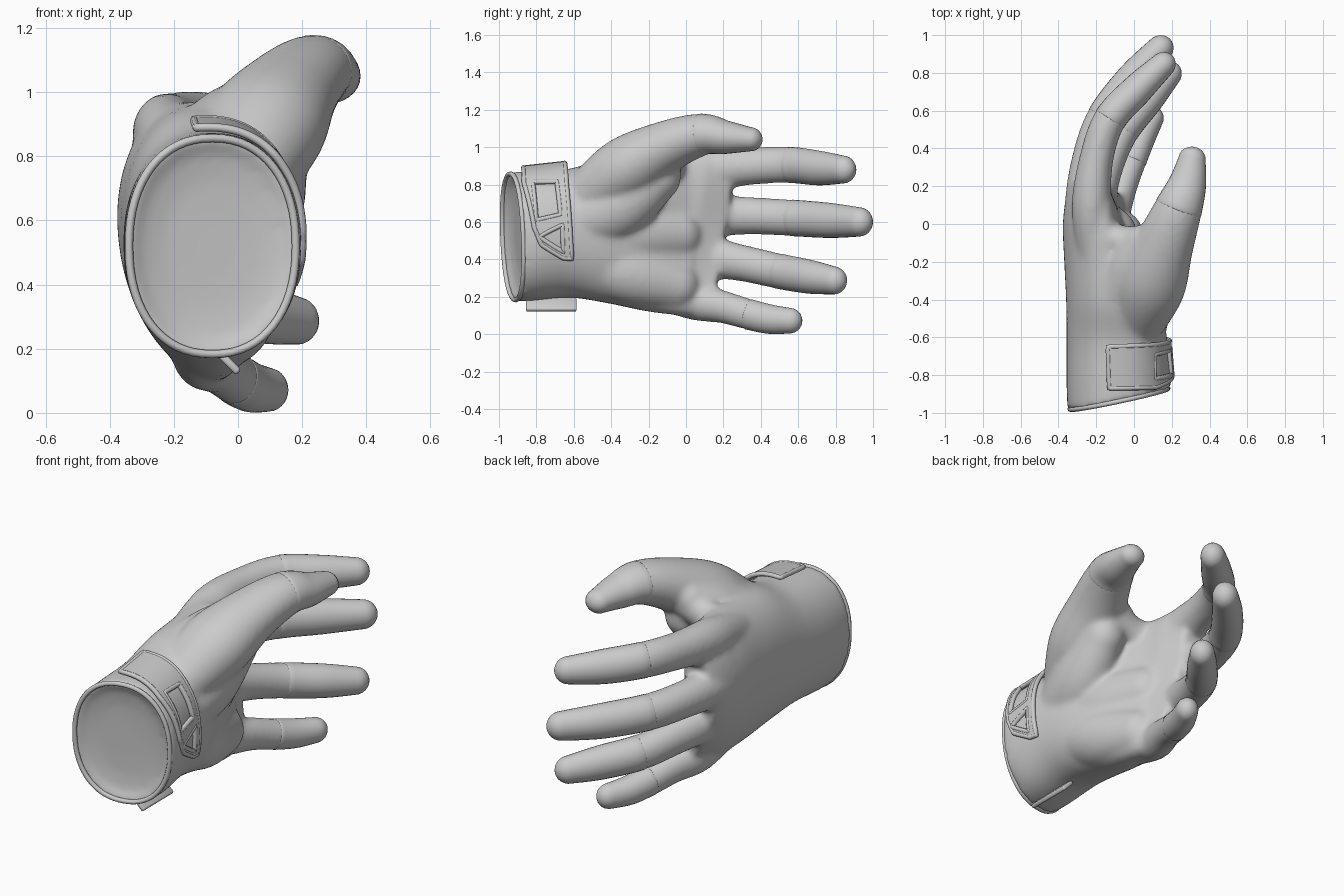
import bpy, bmesh, math
from mathutils import Vector

if "Cube" in bpy.data.objects:
    bpy.data.objects.remove(bpy.data.objects["Cube"])


def spline(pts, n):
    """Catmull-Rom samples of tuples of any length."""
    out, m = [], len(pts) - 1
    for i in range(m * n + 1):
        k = min(i // n, m - 1)
        t = i / n - k
        a, b, c, d = (pts[max(0, min(m, k + j))] for j in (-1, 0, 1, 2))
        out.append(tuple(0.5 * (2*q + (r-p)*t + (2*p - 5*q + 4*r - s)*t*t + (3*q - p - 3*r + s)*t**3)
                         for p, q, r, s in zip(a, b, c, d)))
    return out


def loft(bm, rings):
    vs = [[bm.verts.new(p) for p in r] for r in rings]
    n = len(vs[0])
    for a, b in zip(vs, vs[1:]):
        for i in range(n):
            bm.faces.new((a[i], a[(i+1) % n], b[(i+1) % n], b[i]))
    bm.faces.new(vs[0][::-1])
    bm.faces.new(vs[-1])


def make(name, bm):
    bmesh.ops.recalc_face_normals(bm, faces=bm.faces)
    me = bpy.data.meshes.new(name)
    bm.to_mesh(me)
    bm.free()
    for p in me.polygons:
        p.use_smooth = True
    ob = bpy.data.objects.new(name, me)
    bpy.context.collection.objects.link(ob)
    return ob


def tube_rings(s, round_start, round_end, grow=1.0, flat=0.9):
    """Oval rings along samples (x, y, z, r) with domed ends."""
    pts = [Vector(p[:3]) for p in s]
    rings = []

    def ring(c, t, r):
        n = t.cross(Vector((0, 0, 1))).normalized()
        w = n.cross(t).normalized()
        rings.append([c + n * math.cos(a) * r * flat + w * math.sin(a) * r
                      for a in (2 * math.pi * k / 28 for k in range(28))])
    for i, c in enumerate(pts):
        t = (pts[min(i+1, len(pts)-1)] - pts[max(i-1, 0)]).normalized()
        r = s[i][3] * grow
        if i == 0 and round_start:
            for k in (85, 65, 45, 22):
                ring(c - t * r * math.sin(math.radians(k)), t, r * math.cos(math.radians(k)))
        ring(c, t, r)
        if i == len(pts) - 1 and round_end:
            for k in (15, 30, 45, 60, 75, 86):
                ring(c + t * r * math.sin(math.radians(k)), t, r * math.cos(math.radians(k)))
    return rings


def section(sec, a, off=0.0):
    """Point on a hand cross-section: y, cx, cz, half x, half z, arch, rim tilt."""
    y, cx, cz, hx, hz, arch, tilt = sec
    c, s = math.cos(a), math.sin(a)
    u = math.copysign(abs(c) ** 0.9, c)
    v = math.copysign(abs(s) ** 0.9, s)
    return Vector((cx + (hx + off) * u + arch * (v - 0.3) ** 2,
                   y + tilt * (u - 0.25 * v) + (0.06 * v if y > 0.05 else 0),
                   cz + (hz + off) * v))


ANG = [2 * math.pi * k / 64 for k in range(64)]
RIM = (-0.93, -0.08, 0.52, 0.272, 0.346, 0, 0.055)
WRIST = [RIM,
         (-0.82, -0.08, 0.525, 0.277, 0.347, 0, 0.03),
         (-0.62, -0.09, 0.54, 0.267, 0.345, 0, 0),
         (-0.42, -0.11, 0.555, 0.25, 0.39, 0.015, 0),
         (-0.20, -0.16, 0.54, 0.212, 0.42, 0.05, 0),
         (0.0, -0.215, 0.535, 0.165, 0.435, 0.085, 0),
         (0.13, -0.235, 0.54, 0.125, 0.42, 0.095, 0),
         (0.21, -0.235, 0.545, 0.09, 0.38, 0.095, 0)]
BOWL = [(-0.885, -0.08, 0.52, 0.07, 0.1, 0, 0.015),
        (-0.888, -0.08, 0.52, 0.15, 0.2, 0, 0.03),
        (-0.9, -0.08, 0.52, 0.215, 0.285, 0, 0.045),
        (-0.925, -0.08, 0.52, 0.255, 0.33, 0, 0.053)]

# palm and shallow dished cuff opening
hand = bmesh.new()
loft(hand, [[section(s, a) for a in ANG] for s in BOWL + spline(WRIST, 5)])

# digits: path points (x, y, z, radius), seam at point 3
DIGITS = {
    "index": [(-0.21, -0.15, 0.83, 0.1), (-0.225, 0.1, 0.875, 0.115), (-0.20, 0.34, 0.898, 0.1),
              (-0.13, 0.55, 0.905, 0.096), (0.015, 0.71, 0.888, 0.092), (0.15, 0.84, 0.88, 0.074)],
    "middle": [(-0.26, -0.15, 0.6, 0.1), (-0.265, 0.1, 0.63, 0.112), (-0.24, 0.34, 0.633, 0.099),
               (-0.165, 0.56, 0.622, 0.097), (-0.01, 0.77, 0.608, 0.093), (0.135, 0.925, 0.6, 0.078)],
    "ring": [(-0.22, -0.15, 0.4, 0.1), (-0.20, 0.1, 0.41, 0.11), (-0.145, 0.3, 0.38, 0.097),
             (-0.06, 0.49, 0.338, 0.094), (0.075, 0.66, 0.307, 0.09), (0.183, 0.79, 0.287, 0.074)],
    "little": [(-0.13, -0.15, 0.225, 0.09), (-0.11, 0.05, 0.175, 0.1), (-0.06, 0.2, 0.145, 0.087),
               (-0.01, 0.33, 0.107, 0.082), (0.04, 0.45, 0.08, 0.078), (0.094, 0.555, 0.072, 0.068)],
    "thumb": [(0.0, -0.49, 0.75, 0.155), (0.08, -0.31, 0.885, 0.175), (0.16, -0.11, 1.0, 0.14),
              (0.235, 0.08, 1.066, 0.113), (0.282, 0.21, 1.053, 0.09), (0.308, 0.345, 1.042, 0.064)],
}
for name, path in DIGITS.items():
    s = spline(path, 6)
    flat = 1.12 if name == "thumb" else 0.9
    loft(hand, tube_rings(s[:21], True, False, 1.01, flat))
    # fingertip sleeve with a visible seam
    cap = bmesh.new()
    loft(cap, tube_rings(s[18:], False, True, 1.005, flat))
    ob = make(name + "_tip", cap)
    m = ob.modifiers.new("seam", 'BEVEL')
    m.width, m.segments, m.limit_method = 0.008, 2, 'ANGLE'
    m.angle_limit = math.radians(60)

# soft pads: heel, thumb muscle, mid palm, and the web between thumb and index
PADS = [[(-0.03, -0.5, 0.4, 0.16), (-0.03, -0.3, 0.32, 0.165), (-0.07, -0.06, 0.26, 0.135)],
        [(0.01, -0.58, 0.6, 0.17), (0.05, -0.36, 0.69, 0.18), (0.09, -0.16, 0.84, 0.135)],
        [(-0.03, -0.5, 0.52, 0.18), (-0.05, -0.28, 0.53, 0.17), (-0.11, -0.05, 0.53, 0.14)],
        [(-0.12, -0.42, 0.84, 0.1), (-0.05, -0.22, 0.90, 0.11), (0.03, -0.09, 0.96, 0.09)],
        [(-0.2, -0.06, 0.86, 0.1), (-0.05, -0.09, 0.90, 0.09), (0.12, -0.08, 0.97, 0.09)]]
for pad in PADS:
    loft(hand, tube_rings(spline(pad, 5), True, True))

# blend palm and digits into one skin
glove = make("glove_body", hand)
m = glove.modifiers.new("blend", 'REMESH')
m.mode, m.voxel_size, m.use_smooth_shade = 'VOXEL', 0.013, True
m = glove.modifiers.new("soften", 'SMOOTH')
m.factor, m.iterations = 0.5, 20


def bead(name, pts, r):
    cu = bpy.data.curves.new(name, 'CURVE')
    cu.dimensions, cu.bevel_depth, cu.bevel_resolution = '3D', r, 2
    sp = cu.splines.new('POLY')
    sp.points.add(len(pts) - 1)
    for p, co in zip(sp.points, pts):
        p.co = (*co, 1)
    sp.use_cyclic_u = True
    ob = bpy.data.objects.new(name, cu)
    bpy.context.collection.objects.link(ob)


# rolled cuff edge
bead("cuff_rim", [section((-0.925, -0.08, 0.52, 0.26, 0.337, 0, 0.055), a) for a in ANG], 0.013)


def on_wrist(deg, y, off):
    t = (y + 0.85) / 0.25
    return section((y, -0.08 - 0.01*t, 0.525 + 0.018*t, 0.275 - 0.008*t, 0.345 + 0.01*t, 0, 0),
                   math.radians(deg), off + 0.015 * max(0, (deg - 40) / 60))


def inside(p, poly):
    hit = False
    for (a, b), (c, d) in zip(poly, poly[1:] + poly[:1]):
        if (b > p[1]) != (d > p[1]) and p[0] < (c - a) * (p[1] - b) / (d - b) + a:
            hit = not hit
    return hit


def edge_y(e, a):
    for (a0, y0), (a1, y1) in zip(e, e[1:]):
        if a >= a1:
            return y0 + (y1 - y0) * (a - a0) / (a1 - a0)
    return e[-1][1]


# wrist strap outline and openings as (angle, y)
OUTLINE = [(98, -0.87), (50, -0.865), (5, -0.81), (-7, -0.77), (-19, -0.655),
           (-20, -0.61), (45, -0.64), (98, -0.65)]
HOLES = [[(51, -0.82), (48, -0.69), (14, -0.67), (11, -0.80)],
         [(-1, -0.785), (6, -0.66), (-14, -0.655)]]
bm = bmesh.new()
NA, NY = 90, 40
edge0, edge1 = OUTLINE[:5], [OUTLINE[k] for k in (7, 6, 5)]
grid = []
for i in range(NA + 1):
    a = 98 - 118 * i / NA
    lo, hi = edge_y(edge0, a), edge_y(edge1, a)
    grid.append([(a, lo + (hi - lo) * k / NY) for k in range(NY + 1)])
verts = [[bm.verts.new(on_wrist(a, y, 0.008)) for a, y in row] for row in grid]
for i in range(NA):
    for k in range(NY):
        mid = [(grid[i][k][q] + grid[i+1][k+1][q]) / 2 for q in (0, 1)]
        if not any(inside(mid, h) for h in HOLES):
            bm.faces.new((verts[i][k], verts[i+1][k], verts[i+1][k+1], verts[i][k+1]))
strap = make("wrist_strap", bm)
m = strap.modifiers.new("thickness", 'SOLIDIFY')
m.thickness, m.offset = 0.022, 0

# raised piping around strap and openings
for n, poly in enumerate([OUTLINE] + HOLES):
    pts = []
    for (a, y), (b, z) in zip(poly, poly[1:] + poly[:1]):
        pts += [on_wrist(a + (b-a)*k/14, y + (z-y)*k/14, 0.01) for k in range(14)]
    bead("strap_piping_%d" % n, pts, 0.013)

# pull tab beneath the wrist
bm = bmesh.new()
bmesh.ops.create_cube(bm, size=1)
for v in bm.verts:
    v.co = Vector((v.co.x * 0.024, v.co.y * 0.27, v.co.z * 0.09))
tab = make("pull_tab", bm)
tab.location, tab.rotation_euler = (-0.03, -0.72, 0.158), (0, math.radians(-45), 0)
m = tab.modifiers.new("round", 'BEVEL')
m.width, m.segments = 0.008, 2
